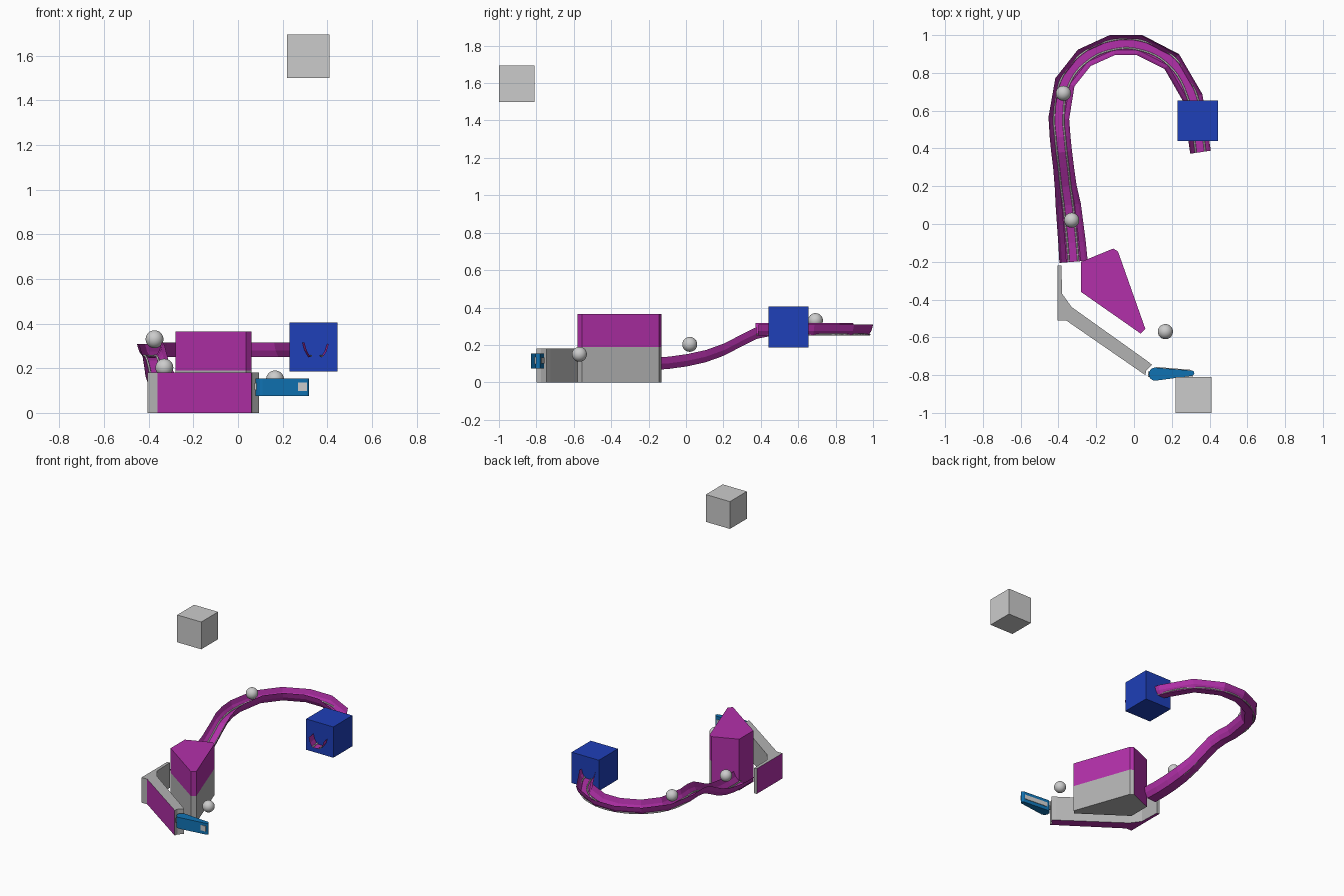
import bpy, bmesh, math
from mathutils import Vector

if "Cube" in bpy.data.objects:
    bpy.data.objects.remove(bpy.data.objects["Cube"])


def material(name, rgb):
    m = bpy.data.materials.new(name)
    m.diffuse_color = (*rgb, 1)
    m.use_nodes = True
    m.node_tree.nodes["Principled BSDF"].inputs["Base Color"].default_value = m.diffuse_color
    return m


MAGENTA = material("magenta", (0.45, 0.03, 0.40))
BLUE = material("deep_blue", (0.013, 0.05, 0.48))
CYAN = material("light_blue", (0.005, 0.17, 0.45))
GREY = material("grey", (0.45, 0.45, 0.45))


def finish(name, bm, mats=()):
    me = bpy.data.meshes.new(name)
    bm.to_mesh(me)
    bm.free()
    for m in mats:
        me.materials.append(m)
    ob = bpy.data.objects.new(name, me)
    bpy.context.collection.objects.link(ob)
    return ob


def prism(name, outline, z0, z1, mats=(), second=()):
    """Extrude an outline; sides listed in second (or 'bottom') use mats[1]."""
    bm = bmesh.new()
    low = [bm.verts.new((x, y, z0)) for x, y in outline]
    top = [bm.verts.new((x, y, z1)) for x, y in outline]
    n = len(outline)
    f = bm.faces.new(low[::-1])
    f.material_index = int("bottom" in second)
    bm.faces.new(top)
    for i in range(n):
        j = (i + 1) % n
        f = bm.faces.new((low[i], low[j], top[j], top[i]))
        f.material_index = int(i in second)
    bmesh.ops.recalc_face_normals(bm, faces=bm.faces)
    return finish(name, bm, mats)


def box(name, lo, hi, mats=()):
    (x0, y0, z0), (x1, y1, z1) = lo, hi
    return prism(name, [(x0, y0), (x1, y0), (x1, y1), (x0, y1)], z0, z1, mats)


# Floating block and gate block
box("floating_block", (0.22, -1.0, 1.50), (0.41, -0.81, 1.695))
box("gate_block", (0.23, 0.44, 0.185), (0.445, 0.655, 0.405), [BLUE])

# Inner guide: grey-fronted base with a magenta upper half
guide = [(-0.28, -0.36), (0.035, -0.58), (0.06, -0.555),
         (-0.085, -0.145), (-0.11, -0.13), (-0.28, -0.20)]
prism("guide_base", guide, 0.0, 0.19, [GREY, MAGENTA], (4, 5))
prism("guide_top", guide, 0.19, 0.365, [MAGENTA])

# Outer wall with magenta outer faces
wall = [(-0.405, -0.51), (-0.36, -0.51), (0.06, -0.80), (0.065, -0.775),
        (0.095, -0.745), (0.07, -0.725), (-0.33, -0.44), (-0.38, -0.37),
        (-0.385, -0.22), (-0.405, -0.22)]
prism("outer_wall", wall, 0.0, 0.18, [GREY, MAGENTA], (1, 9, "bottom"))

# Flipper: rounded pivot end tapering to a narrow tip
flipper = []
for cx, cy, r, a0 in [(0.113, -0.795, 0.035, 95), (0.305, -0.79, 0.014, -85)]:
    for i in range(9):
        a = math.radians(a0 + 170 * i / 8)
        flipper.append((cx + r * math.cos(a), cy + r * math.sin(a)))
prism("flipper", flipper, 0.075, 0.155, [CYAN])
box("flipper_tip_pad", (0.27, -0.809, 0.098), (0.31, -0.79, 0.136))
prism("flipper_back_strip", [(0.12, -0.775), (0.30, -0.785), (0.30, -0.772), (0.12, -0.757)],
      0.10, 0.132)
box("flipper_pivot_tab", (0.074, -0.81, 0.102), (0.09, -0.78, 0.134))

# Track centre line, z is the trough floor
path = [Vector(p) for p in [
    (-0.32, -0.20, 0.066), (-0.328, -0.10, 0.071), (-0.338, 0.0, 0.085),
    (-0.348, 0.10, 0.107), (-0.362, 0.20, 0.143), (-0.373, 0.30, 0.195),
    (-0.383, 0.38, 0.234), (-0.391, 0.46, 0.249), (-0.398, 0.56, 0.25),
    (-0.366, 0.75, 0.25), (-0.263, 0.88, 0.25), (-0.115, 0.947, 0.25),
    (0.03, 0.947, 0.25), (0.20, 0.86, 0.25), (0.31, 0.67, 0.25), (0.352, 0.38, 0.25)]]
half_width = [0.075, 0.073, 0.07, 0.067, 0.058] + [0.055] * 11


def side_vector(i):
    t = path[min(i + 1, len(path) - 1)] - path[max(i - 1, 0)]
    return Vector((t.y, -t.x, 0)).normalized()


# Trough swept along the path
profile = [(-1, 0.058), (-0.82, 0.025), (-0.5, 0.0), (0.5, 0.0), (0.82, 0.03), (1, 0.066)]
bm = bmesh.new()
rows = [[bm.verts.new(p + side_vector(i) * u * half_width[i] + Vector((0, 0, v)))
         for u, v in profile] for i, p in enumerate(path)]
for a, b in zip(rows, rows[1:]):
    for k in range(len(profile) - 1):
        bm.faces.new((a[k], a[k + 1], b[k + 1], b[k]))
finish("track_trough", bm, [MAGENTA])

# Two thin smooth rails inside the trough
for name, off in (("left_rail", -0.025), ("right_rail", 0.025)):
    cu = bpy.data.curves.new(name, 'CURVE')
    cu.dimensions = '3D'
    cu.bevel_depth = 0.005
    cu.bevel_resolution = 1
    cu.resolution_u = 6
    sp = cu.splines.new('BEZIER')
    sp.bezier_points.add(len(path) - 1)
    for i, (bp, p) in enumerate(zip(sp.bezier_points, path)):
        bp.co = p + side_vector(i) * off + Vector((0, 0, 0.006))
        bp.handle_left_type = bp.handle_right_type = 'AUTO'
    ob = bpy.data.objects.new(name, cu)
    bpy.context.collection.objects.link(ob)
    bpy.ops.object.select_all(action='DESELECT')
    ob.select_set(True)
    bpy.context.view_layer.objects.active = ob
    bpy.ops.object.convert(target='MESH')

# Balls
for i, c in enumerate([(0.166, -0.57, 0.15), (-0.33, 0.02, 0.203), (-0.374, 0.692, 0.33)]):
    bpy.ops.mesh.primitive_uv_sphere_add(segments=32, ring_count=16, radius=0.04, location=c)
    bpy.context.object.name = f"ball_{i + 1}"
    bpy.ops.object.shade_smooth()
